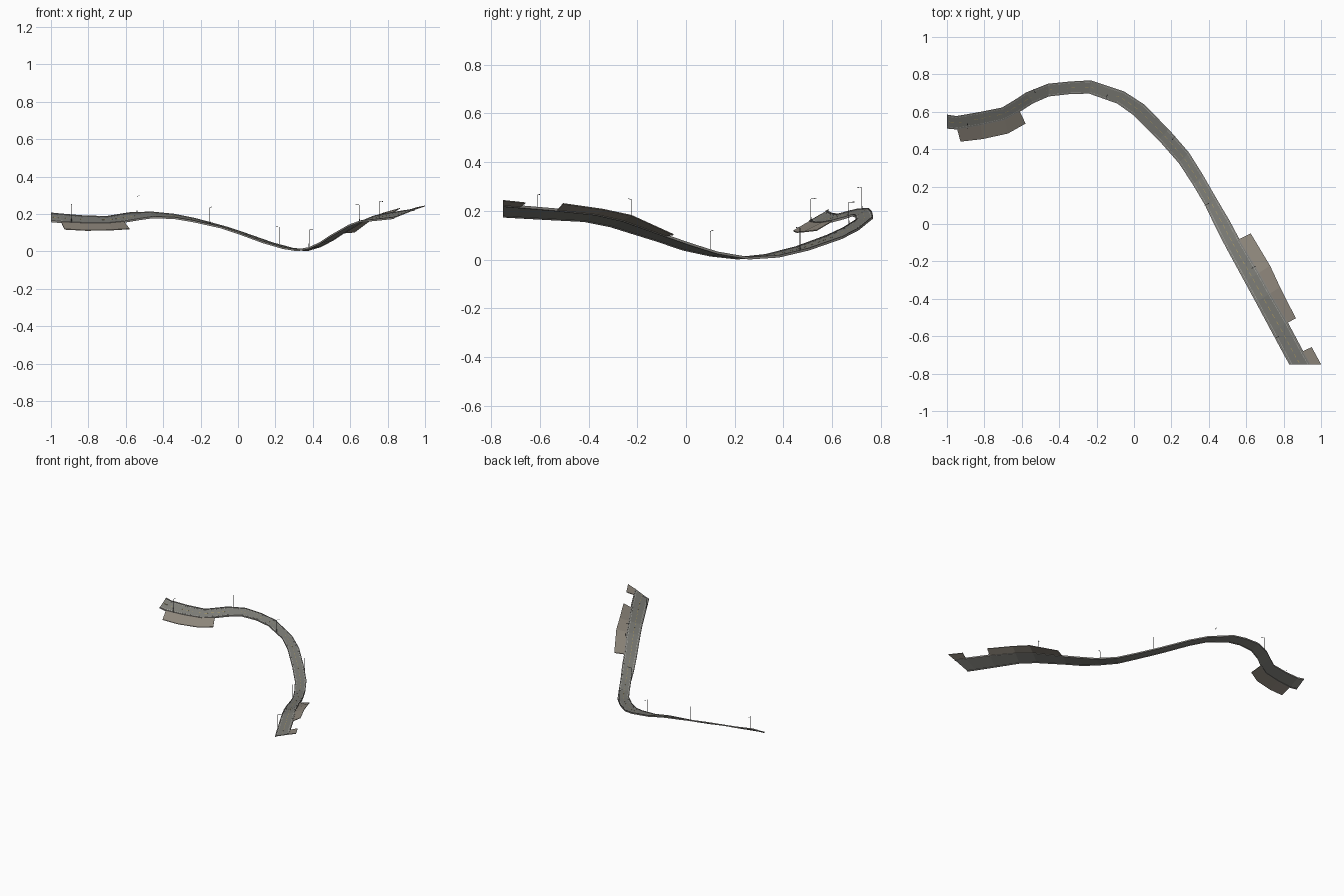
import bpy, bmesh
from mathutils import Vector as V

if "Cube" in bpy.data.objects:
    bpy.data.objects.remove(bpy.data.objects["Cube"])


def material(name, col):
    m = bpy.data.materials.new(name)
    m.diffuse_color = (*col, 1)
    m.use_nodes = True
    m.node_tree.nodes["Principled BSDF"].inputs["Base Color"].default_value = m.diffuse_color
    return m


ASPHALT = material("asphalt", (0.20, 0.20, 0.18))
KERB = material("kerb_concrete", (0.26, 0.25, 0.23))
DIRT = material("verge_dirt", (0.27, 0.24, 0.20))
WHITE = material("white_paint", (0.45, 0.45, 0.43))
YELLOW = material("yellow_paint", (0.42, 0.33, 0.12))
METAL = material("lamp_metal", (0.12, 0.12, 0.12))

# Road stations: outer edge xyz, inner edge xyz
S = [(-1, .585, .205, -1, .51, .163), (-.95, .577, .2, -.945, .505, .158),
     (-.83, .598, .19, -.82, .526, .152), (-.705, .623, .186, -.69, .555, .152),
     (-.64, .662, .197, -.61, .6, .160), (-.577, .703, .207, -.54, .645, .172),
     (-.46, .75, .210, -.455, .682, .184), (-.34, .762, .198, -.34, .695, .18),
     (-.23, .768, .176, -.24, .697, .163), (-.053, .709, .128, -.09, .644, .13),
     (.053, .64, .092, 0, .58, .1), (.187, .505, .045, .13, .45, .052),
     (.294, .382, .016, .24, .325, .02), (.37, .26, .008, .315, .21, .008),
     (.444, .131, .03, .38, .1, .02), (.51, .02, .065, .435, -.015, .045),
     (.563, -.08, .1, .487, -.117, .08), (.67, -.26, .165, .592, -.31, .140),
     (.73, -.37, .19, .652, -.42, .162), (.823, -.527, .207, .735, -.575, .17),
     (.905, -.68, .220, .802, -.7, .177), (.945, -.75, .226, .83, -.75, .18)]
EDGES = [(V(s[:3]), V(s[3:])) for s in S]
UP = V((0, 0, 1))


def finish(name, bm, mat):
    bmesh.ops.recalc_face_normals(bm, faces=bm.faces)
    me = bpy.data.meshes.new(name)
    bm.to_mesh(me)
    bm.free()
    me.materials.append(mat)
    ob = bpy.data.objects.new(name, me)
    bpy.context.collection.objects.link(ob)
    return ob


def add_loft(bm, pairs, profile):
    """Sweep a closed profile of (across, height) through edge pairs."""
    rings = [[bm.verts.new(a.lerp(b, u) + UP * h) for u, h in profile]
             for a, b in pairs]
    n = len(profile)
    for r, q in zip(rings, rings[1:]):
        for i in range(n):
            j = (i + 1) % n
            bm.faces.new((r[i], r[j], q[j], q[i]))
    bm.faces.new(rings[0])
    bm.faces.new(rings[-1][::-1])


def loft(name, pairs, profile, mat):
    bm = bmesh.new()
    add_loft(bm, pairs, profile)
    return finish(name, bm, mat)


def box(u0, u1, h0, h1):
    return [(u0, h0), (u0, h1), (u1, h1), (u1, h0)]


# Deck and raised kerbs
loft("road_deck", EDGES, box(.06, .94, -.004, 0), ASPHALT)
loft("outer_kerb", EDGES, box(0, .06, -.007, .003), KERB)
loft("inner_kerb", EDGES, box(.94, 1, -.007, .003), KERB)

# Painted edge lines
for side, u in (("outer", .12), ("inner", .86)):
    loft(side + "_edge_line", EDGES, box(u, u + .02, 0, .0004), WHITE)

# Dashed centre line
bm = bmesh.new()
for (a, b), (c, d) in zip(EDGES, EDGES[1:]):
    count = max(1, round(((c + d) - (a + b)).length / 2 / .04))
    for i in range(count):
        t0, t1 = (i + .2) / count, (i + .75) / count
        add_loft(bm, [(a.lerp(c, t), b.lerp(d, t)) for t in (t0, t1)],
                 box(.485, .515, 0, .0005))
finish("centre_dashes", bm, YELLOW)

# Wide verges continuing the road's banking
SLAB = box(0, 1, -.004, 0)
west = [(b, b + (b - a) * k) for (a, b), k in zip(EDGES[1:5], (.9, 1, 1.05, 1.02))]
west[0][1].x += .013
loft("west_verge", west, SLAB, DIRT)
east = [(a, a + (a - b) * k) for (a, b), k in zip(EDGES[16:20], (.8, .74, .65, .48))]
east[0][1].z = .105
east[-1][1].z = .232
loft("east_verge", east, SLAB, DIRT)
loft("end_verge", [(EDGES[20][0], V((.95, -.658, .235))),
                   (EDGES[21][0], V((1, -.75, .245)))], SLAB, DIRT)


def bar(bm, p, q, w):
    d = (q - p).normalized()
    s = d.cross(V((0.3, 0.9, 0.2))).normalized() * w
    t = d.cross(s)
    rings = [[bm.verts.new(c + o) for o in (s, t, -s, -t)] for c in (p, q)]
    for i in range(4):
        j = (i + 1) % 4
        bm.faces.new((rings[0][i], rings[0][j], rings[1][j], rings[1][i]))
    bm.faces.new(rings[0])
    bm.faces.new(rings[1][::-1])


# Street lamps: foot, then the direction of the arm over the road
LAMPS = [(-.89, .512, .155, 0, 1), (-.54, .722, .2, .5, -.85),
         (-.15, .668, .14, .3, .95), (.22, .468, .035, -.7, -.7),
         (.38, .1, .022, .88, .45), (.65, -.225, .153, -.85, -.5),
         (.755, -.611, .17, .87, .48)]
for i, (x, y, z, dx, dy) in enumerate(LAMPS):
    bm = bmesh.new()
    foot = V((x, y, z))
    top = foot + UP * .095
    tip = top + V((dx, dy, .1)) * .024
    bar(bm, foot, foot + UP * .02, .0022)
    bar(bm, foot, top, .0013)
    bar(bm, top, tip, .001)
    bar(bm, tip - V((dx, dy, .1)) * .008, tip, .0018)
    finish(f"street_lamp_{i + 1}", bm, METAL)
